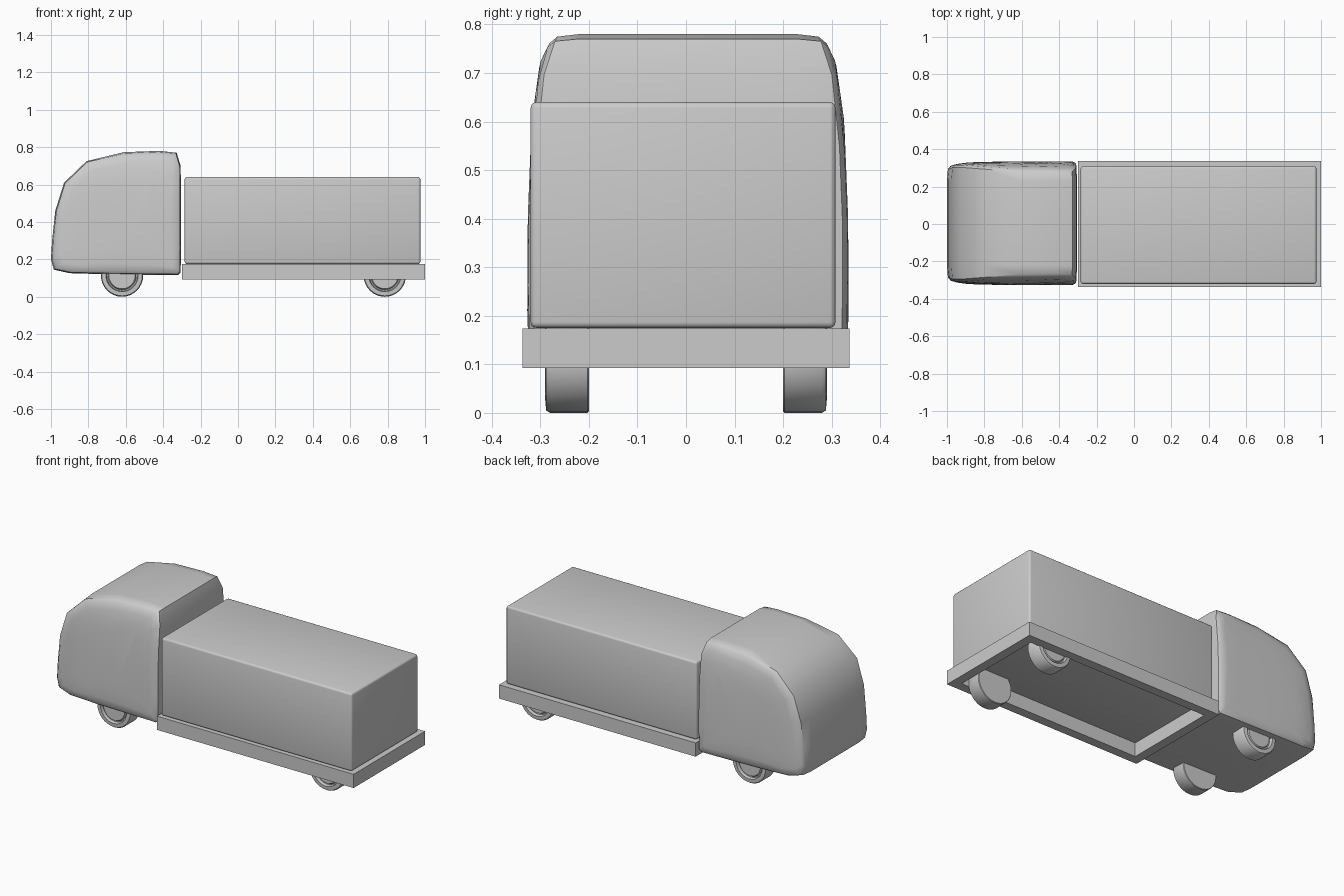
import bpy, bmesh, math

if "Cube" in bpy.data.objects:
    bpy.data.objects.remove(bpy.data.objects["Cube"])


def add_object(name, bm, angle=35):
    bmesh.ops.recalc_face_normals(bm, faces=bm.faces)
    mesh = bpy.data.meshes.new(name)
    bm.to_mesh(mesh)
    bm.free()
    ob = bpy.data.objects.new(name, mesh)
    bpy.context.collection.objects.link(ob)
    bpy.ops.object.select_all(action='DESELECT')
    ob.select_set(True)
    bpy.context.view_layer.objects.active = ob
    bpy.ops.object.shade_smooth_by_angle(angle=math.radians(angle))
    return ob


def box(bm, x0, x1, y0, y1, z0, z1):
    vs = bmesh.ops.create_cube(bm, size=1)['verts']
    for v in vs:
        v.co = ((x0 + x1) / 2 + v.co.x * (x1 - x0),
                (y0 + y1) / 2 + v.co.y * (y1 - y0),
                (z0 + z1) / 2 + v.co.z * (z1 - z0))
    return vs


def lerp_table(t, table):
    for (a, va), (b, vb) in zip(table, table[1:]):
        if t <= b:
            return va + (vb - va) * max(0, (t - a) / (b - a))
    return table[-1][1]


def bridge(bm, a, b):
    for i in range(len(a)):
        j = (i + 1) % len(a)
        bm.faces.new((a[i], a[j], b[j], b[i]))


# Cab: side profile lofted across the width, sides lean in towards roof and nose
PROFILE = [(-1, .2), (-.985, .145), (-.9, .126), (-.7, .12), (-.5, .117), (-.32, .116),
           (-.307, .13), (-.304, .25), (-.304, .4), (-.304, .55), (-.307, .7), (-.328, .77),
           (-.42, .78), (-.61, .773), (-.81, .725), (-.93, .61), (-.977, .46), (-.994, .3)]
WIDTH_Z = [(.1, .326), (.2, .331), (.4, .330), (.6, .322), (.72, .305), (.77, .284), (.78, .278)]
WIDTH_X = [(-1, -.03), (-.97, -.018), (-.9, -.006), (-.7, 0)]
CX, CZ = -.62, .43


def cab_ring(bm, side, inset, back, flat=None):
    verts = []
    for x, z in PROFILE:
        dx, dz = x - CX, z - CZ
        k = 1 - inset / math.hypot(dx, dz)
        x, z = CX + dx * k, CZ + dz * k
        w = flat or lerp_table(z, WIDTH_Z) + lerp_table(x, WIDTH_X) - back
        verts.append(bm.verts.new((x, .004 + side * w, z)))
    return verts


bm = bmesh.new()
rings = []
for side, order in ((-1, -1), (1, 1)):
    specs = [(0, 0, .225), (.006, .012, None), (.022, .002, None), (.06, 0, None),
             (.13, 0, None), (.2, 0, None)]
    rings += [cab_ring(bm, side, *s) for s in specs[::order]]
for a, b in zip(rings, rings[1:]):
    bridge(bm, a, b)
bm.faces.new(rings[0])
bm.faces.new(rings[-1])
add_object("cab", bm, 40)

# Cargo box with softened edges
bm = bmesh.new()
box(bm, -.285, .975, -.32, .308, .175, .64)
bmesh.ops.bevel(bm, geom=bm.edges[:], offset=.012, segments=3, profile=.5, affect='EDGES')
add_object("cargo_box", bm, 60)

# Bed frame: open rectangular rim under the box
bm = bmesh.new()
loops = []
for d, z in ((0, .092), (0, .174), (.055, .174), (.055, .092)):
    loops.append([bm.verts.new((x, y, z)) for x, y in (
        (-.3 + d, -.337 + d), (1 - d, -.337 + d), (1 - d, .337 - d), (-.3 + d, .337 - d))])
for i in range(4):
    bridge(bm, loops[i], loops[(i + 1) % 4])
add_object("bed_frame", bm)

# Wheels: lathed tyre and hub section, mirrored to each side
SECTION = [(.110, .2), (.113, .203), (.113, .28), (.108, .288), (.086, .29),
           (.082, .272), (.076, .272), (.07, .284)]
SEG = 32
for end, x in (("front", -.62), ("rear", .785)):
    for label, side in (("near", -1), ("far", 1)):
        bm = bmesh.new()
        rings = [[bm.verts.new((x + r * math.cos(2 * math.pi * i / SEG), side * y,
                                .113 + r * math.sin(2 * math.pi * i / SEG)))
                  for i in range(SEG)] for r, y in SECTION]
        for a, b in zip(rings, rings[1:]):
            bridge(bm, a, b)
        bm.faces.new(rings[0])
        bm.faces.new(rings[-1])
        add_object(f"{end}_wheel_{label}", bm)
